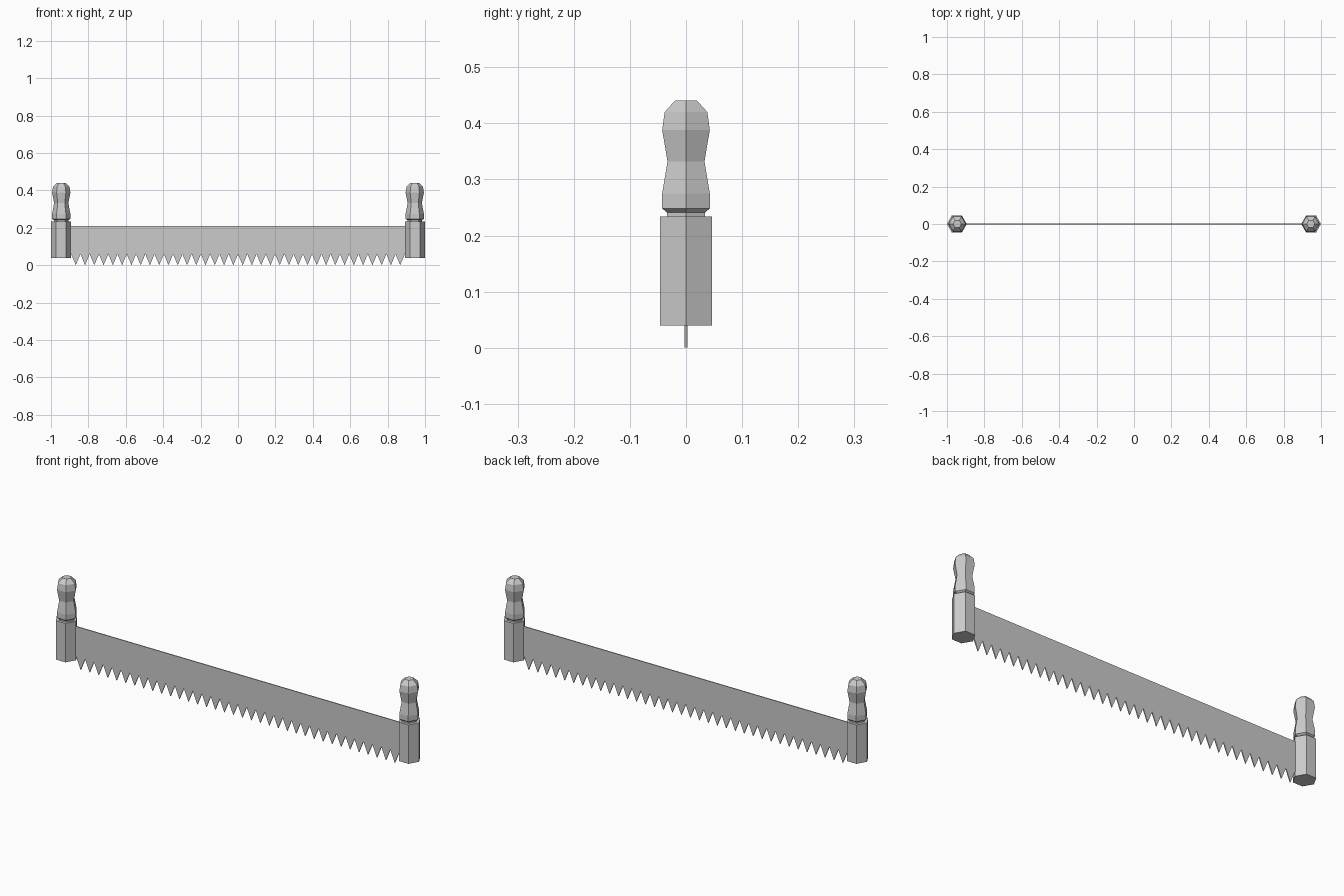
import bpy, bmesh
from math import cos, sin, pi

cube = bpy.data.objects.get("Cube")
if cube:
    bpy.data.objects.remove(cube)

grey = bpy.data.materials.new("plain grey")
grey.use_nodes = True
colour = (0.6, 0.6, 0.6, 1)
grey.diffuse_color = colour
grey.node_tree.nodes["Principled BSDF"].inputs["Base Color"].default_value = colour


def finish(name, bm):
    bmesh.ops.recalc_face_normals(bm, faces=bm.faces)
    mesh = bpy.data.meshes.new(name)
    bm.to_mesh(mesh)
    bm.free()
    mesh.materials.append(grey)
    obj = bpy.data.objects.new(name, mesh)
    bpy.context.collection.objects.link(obj)
    return obj


def hex_turned(name, x, profile):
    """Six-sided turned part from (radius, height) pairs, capped at both ends."""
    bm = bmesh.new()
    rings = [[bm.verts.new((x + r * cos(k * pi / 3), r * sin(k * pi / 3), z))
              for k in range(6)] for r, z in profile]
    for low, high in zip(rings, rings[1:]):
        for k in range(6):
            n = (k + 1) % 6
            bm.faces.new((low[k], low[n], high[n], high[k]))
    bm.faces.new(rings[0])
    bm.faces.new(rings[-1])
    return finish(name, bm)


# Post and shaped grip at each end
post = [(0.053, 0.04), (0.053, 0.234)]
grip = [(0.039, 0.23), (0.039, 0.241), (0.049, 0.248), (0.049, 0.275),
        (0.038, 0.332), (0.049, 0.388), (0.044, 0.42), (0.022, 0.441)]
for side, sign in (("left", 1), ("right", -1)):
    hex_turned(side + "_post", sign * 0.947, post)
    hex_turned(side + "_grip", sign * 0.945, grip)

# Toothed blade, cut as one outline and given thickness
teeth, start, end = 36, -0.892, 0.892
pitch = (end - start) / teeth
thickness = 0.005
outline = [(-0.93, 0.21), (-0.93, 0.06), (start, 0.06)]
for i in range(teeth):
    x = start + i * pitch
    outline += [(x + pitch / 2, 0), (x + pitch, 0.06)]
outline += [(0.93, 0.06), (0.93, 0.21)]

bm = bmesh.new()
sheet = bm.faces.new([bm.verts.new((x, -thickness / 2, z)) for x, z in outline])
out = bmesh.ops.extrude_face_region(bm, geom=[sheet])
moved = [v for v in out["geom"] if isinstance(v, bmesh.types.BMVert)]
bmesh.ops.translate(bm, verts=moved, vec=(0, thickness, 0))
finish("blade", bm)
